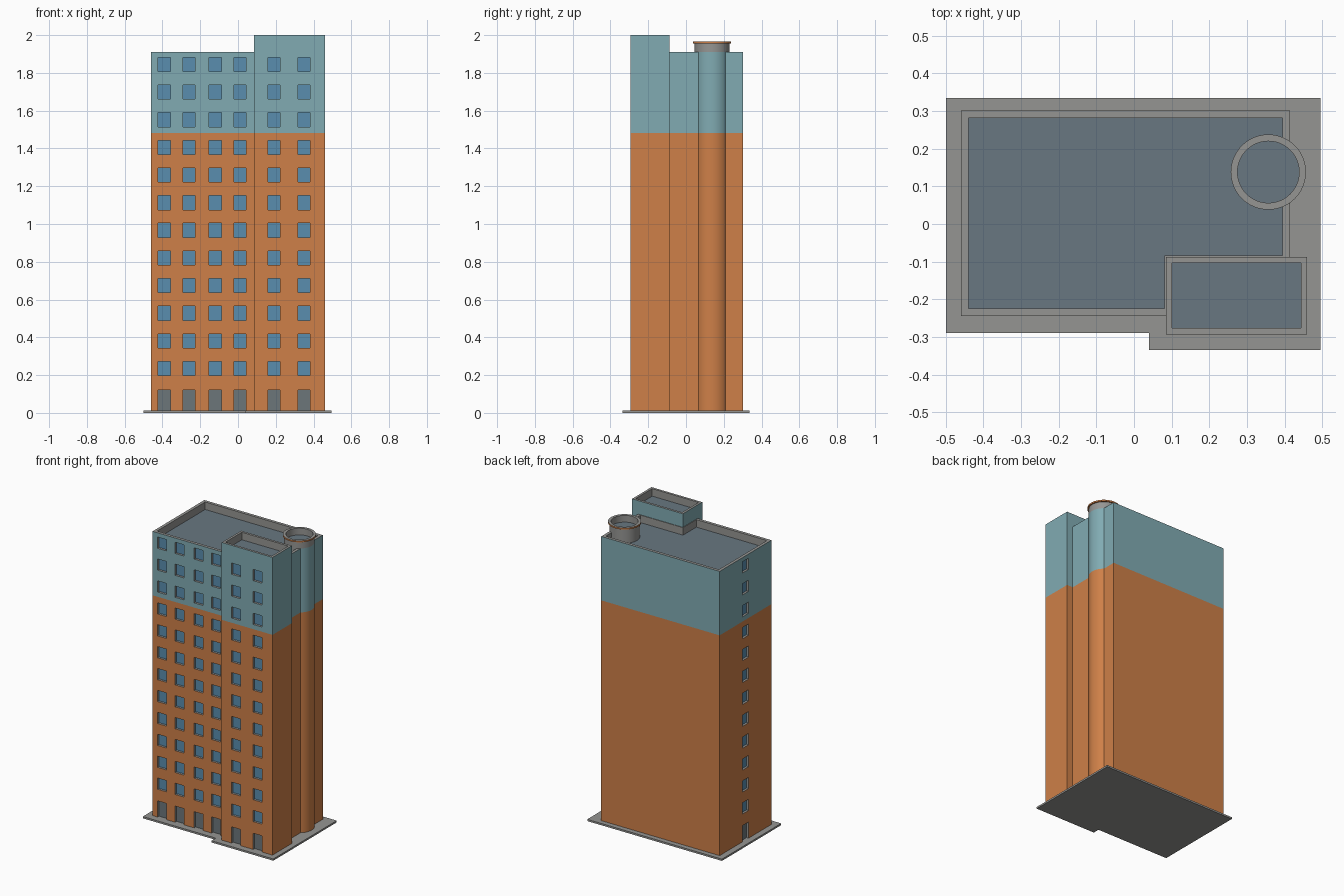
import bpy, bmesh, math
from mathutils import Vector

cube = bpy.data.objects.get("Cube")
if cube:
    bpy.data.objects.remove(cube, do_unlink=True)

# Materials
def material(name, rgb):
    m = bpy.data.materials.new(name)
    m.use_nodes = True
    m.diffuse_color = (*rgb, 1)
    bsdf = next(n for n in m.node_tree.nodes if n.type == 'BSDF_PRINCIPLED')
    bsdf.inputs["Base Color"].default_value = (*rgb, 1)
    return m

MATS = [material("orange wall", (0.62, 0.215, 0.065)),
        material("teal wall", (0.22, 0.41, 0.45)),
        material("concrete grey", (0.30, 0.30, 0.29)),
        material("roof slate", (0.14, 0.185, 0.22)),
        material("window blue", (0.10, 0.27, 0.43)),
        material("door grey", (0.15, 0.18, 0.195))]
ORANGE, TEAL, GREY, ROOF, GLASS, DOOR = range(6)

BASE, SPLIT, MAIN_TOP, WING_TOP = 0.012, 1.483, 1.91, 2.0
PARAPET, RECESS, WIN_W, WIN_H = 0.05, 0.015, 0.065, 0.075
ROWS = [(0.235 + 0.1463 * i - WIN_H / 2, 0.235 + 0.1463 * i + WIN_H / 2) for i in range(12)]
OPENINGS = [(BASE, 0.12)] + ROWS

def quad(bm, points, mat):
    f = bm.faces.new([bm.verts.new(p) for p in points])
    f.material_index = mat
    return f

def finish(bm, name):
    bmesh.ops.remove_doubles(bm, verts=bm.verts, dist=1e-5)
    me = bpy.data.meshes.new(name)
    bm.to_mesh(me)
    bm.free()
    for m in MATS:
        me.materials.append(m)
    ob = bpy.data.objects.new(name, me)
    bpy.context.collection.objects.link(ob)
    return ob

# One wall as a grid of cells, with recessed windows and doors
def wall(bm, a, b, top, centres):
    a, b = Vector((*a, 0)), Vector((*b, 0))
    along = (b - a).normalized()
    inward = Vector((-along.y, along.x, 0)) * RECESS
    spans = [(c - WIN_W / 2, c + WIN_W / 2) for c in centres]
    us = sorted({0, (b - a).length, *[u for s in spans for u in s]})
    zs = {BASE, SPLIT, top}
    if centres:
        zs |= {z for o in OPENINGS for z in o}
    zs = sorted(zs)
    for u0, u1 in zip(us, us[1:]):
        for z0, z1 in zip(zs, zs[1:]):
            cell = [a + along * u + Vector((0, 0, z))
                    for u, z in ((u0, z0), (u1, z0), (u1, z1), (u0, z1))]
            if (u0, u1) in spans and (z0, z1) in OPENINGS:
                back = [p + inward for p in cell]
                quad(bm, back, DOOR if z0 == BASE else GLASS)
                for i in range(4):
                    j = (i + 1) % 4
                    quad(bm, (cell[i], cell[j], back[j], back[i]), GREY)
            else:
                quad(bm, cell, ORANGE if z1 <= SPLIT else TEAL)

# Rectangular block with parapet and sunken roof; windows keyed by side
def block(name, x0, x1, y0, y1, top, rim, windows):
    bm = bmesh.new()
    outer = [(x0, y0), (x1, y0), (x1, y1), (x0, y1)]
    inner = [(x0 + rim, y0 + rim), (x1 - rim, y0 + rim),
             (x1 - rim, y1 - rim), (x0 + rim, y1 - rim)]
    floor = top - PARAPET
    for i in range(4):
        j = (i + 1) % 4
        wall(bm, outer[i], outer[j], top, windows.get(i, []))
        quad(bm, [(*outer[i], top), (*outer[j], top), (*inner[j], top), (*inner[i], top)], GREY)
        quad(bm, [(*inner[i], top), (*inner[j], top), (*inner[j], floor), (*inner[i], floor)], GREY)
    quad(bm, [(*p, floor) for p in inner], ROOF)
    return finish(bm, name)

# Straight prism in one colour
def prism(name, outline, z0, z1, mat):
    bm = bmesh.new()
    quad(bm, [(*p, z1) for p in outline], mat)
    quad(bm, [(*p, z0) for p in reversed(outline)], mat)
    for p, q in zip(outline, outline[1:] + outline[:1]):
        quad(bm, [(*p, z0), (*q, z0), (*q, z1), (*p, z1)], mat)
    return finish(bm, name)

# Ground slab
prism("ground_slab", [(-0.5, -0.29), (0.04, -0.29), (0.04, -0.335),
                      (0.495, -0.335), (0.495, 0.335), (-0.5, 0.335)], 0, BASE, GREY)

# Main block: windows on the front and one column on the -x side
X0, Y1 = -0.46, 0.302
block("main_block", X0, 0.415, -0.245, Y1, MAIN_TOP, 0.02,
      {0: [x - X0 for x in (-0.39, -0.26, -0.12, 0.01)], 3: [Y1 - 0.03]})

# Taller front wing
WX = 0.085
block("front_wing", WX, 0.46, -0.293, -0.088, WING_TOP, 0.016,
      {0: [x - WX for x in (0.19, 0.35)]})

# Grey upstand where the wing rises out of the main roof
prism("wing_upstand", [(WX - 0.004, -0.23), (0.4, -0.23), (0.4, -0.084), (WX - 0.004, -0.084)],
      MAIN_TOP - PARAPET, MAIN_TOP, GREY)

# Round stair tower with rooftop drum and rim
CENTRE, SIDES = Vector((0.357, 0.138, 0)), 48
PROFILE = [(0.092, BASE, ORANGE), (0.092, SPLIT, TEAL), (0.092, MAIN_TOP - PARAPET, TEAL),
           (0.092, MAIN_TOP, GREY), (0.092, 1.955, ORANGE), (0.1, 1.955, ORANGE),
           (0.1, 1.965, GREY), (0.082, 1.965, GREY), (0.082, 1.92, ROOF)]
bm = bmesh.new()

def ring_point(r, z, i):
    t = math.tau * i / SIDES
    return CENTRE + Vector((r * math.cos(t), r * math.sin(t), z))

for (r0, z0, mat), (r1, z1, _) in zip(PROFILE, PROFILE[1:]):
    for i in range(SIDES):
        f = quad(bm, [ring_point(r0, z0, i), ring_point(r0, z0, i + 1),
                      ring_point(r1, z1, i + 1), ring_point(r1, z1, i)], mat)
        # the part standing inside the parapet is bare concrete
        if z1 == MAIN_TOP and f.calc_center_median().x < 0.4:
            f.material_index = GREY
quad(bm, [ring_point(0.082, 1.92, i) for i in range(SIDES)], ROOF)
tower = finish(bm, "stair_tower")
tower.data.shade_smooth()
tower.data.set_sharp_from_angle(angle=math.radians(35))
